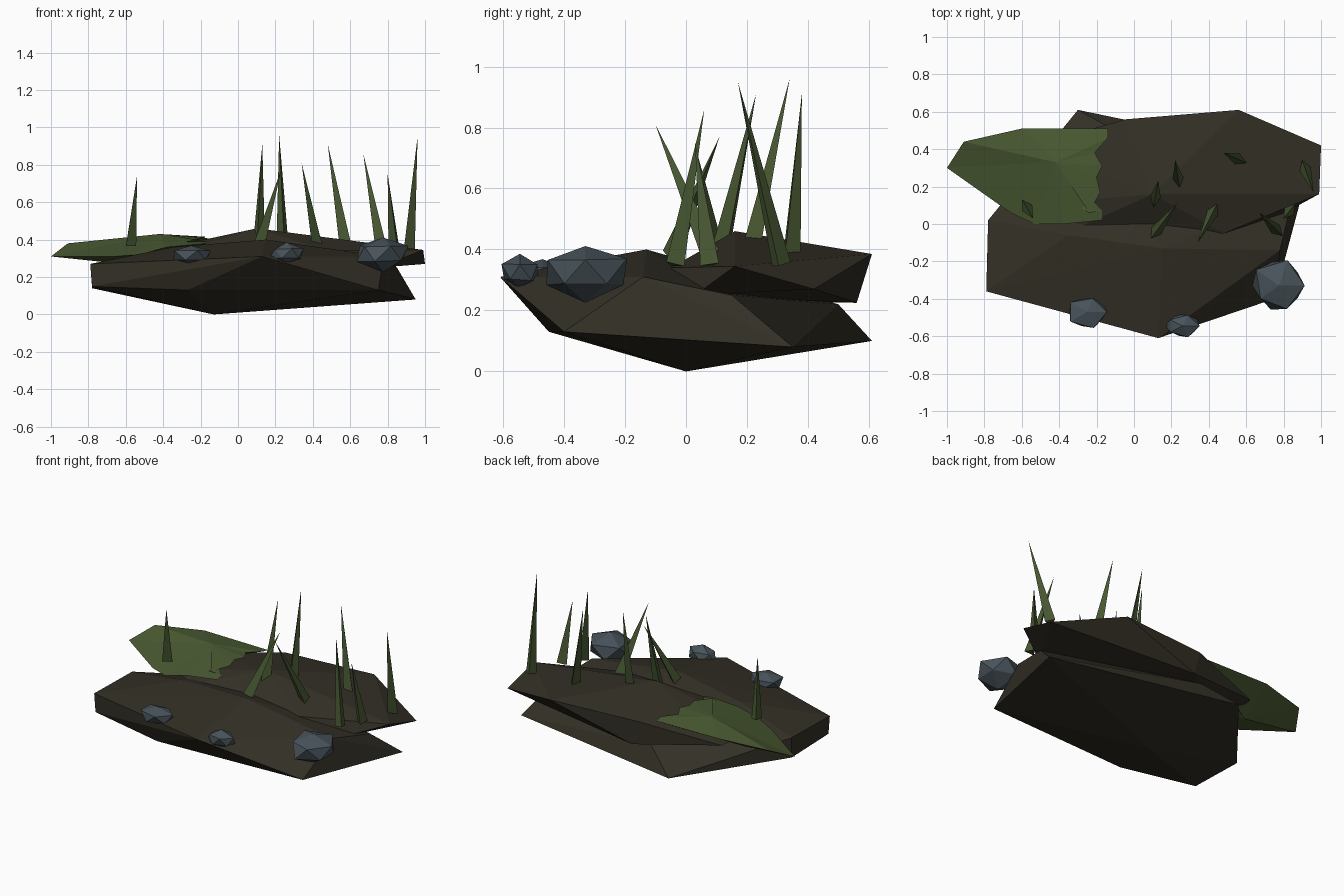
import bpy, bmesh, random
from mathutils import Vector

random.seed(4)
old = bpy.data.objects.get("Cube")
if old:
    bpy.data.objects.remove(old, do_unlink=True)


def material(name, rgb):
    m = bpy.data.materials.new(name)
    m.use_nodes = True
    col = (*rgb, 1)
    m.diffuse_color = col
    bsdf = next(n for n in m.node_tree.nodes if n.type == 'BSDF_PRINCIPLED')
    bsdf.inputs["Base Color"].default_value = col
    bsdf.inputs["Roughness"].default_value = 0.9
    return m


soil = material("dark soil", (0.033, 0.029, 0.019))
moss = material("moss green", (0.068, 0.102, 0.032))
blade = material("grass green", (0.063, 0.096, 0.032))
stone = material("blue grey stone", (0.065, 0.087, 0.103))


def finish(name, bm, mat):
    bmesh.ops.recalc_face_normals(bm, faces=bm.faces)
    me = bpy.data.meshes.new(name)
    bm.to_mesh(me)
    bm.free()
    me.materials.append(mat)
    ob = bpy.data.objects.new(name, me)
    bpy.context.scene.collection.objects.link(ob)
    return ob


def hull(name, points, mat):
    """Faceted slab wrapped around a few corner points."""
    bm = bmesh.new()
    for p in points:
        bm.verts.new(p)
    res = bmesh.ops.convex_hull(bm, input=bm.verts)
    loose = [v for v in bm.verts if not v.link_faces]
    bmesh.ops.delete(bm, geom=loose, context='VERTS')
    return finish(name, bm, mat)


# Lower soil slab
hull("lower_soil_slab", [
    (-.13, 0, 0), (-.27, -.45, .13), (.75, -.4, .13), (.95, .35, .08),
    (-.3, .61, .1), (-.78, -.36, .15), (-.78, .02, .14),
    (-.79, -.36, .27), (-.78, .02, .27), (.13, -.61, .31), (.78, -.14, .31),
    (.15, -.13, .4), (-.35, -.06, .36), (.85, .15, .25), (-.1, .5, .22),
], soil)

# Upper soil slab
hull("upper_soil_slab", [
    (.1, .16, .46), (.56, .61, .385), (.99, .16, .345), (1, .42, .27),
    (.48, -.05, .34), (.75, .03, .25), (-.04, .56, .385), (0, .56, .225),
    (-.6, .1, .31), (-.55, .42, .31), (-.3, -.02, .34), (-.3, .3, .23),
], soil)

# Moss patch: ragged rim fanned to a crown above and a keel below
rim = [
    (-1, .3, .31), (-.66, .06, .31), (-.53, 0, .32), (-.38, 0, .36),
    (-.17, .02, .38), (-.17, .07, .39), (-.24, .06, .4), (-.18, .17, .41),
    (-.2, .25, .415), (-.17, .31, .415), (-.21, .38, .41), (-.14, .46, .405),
    (-.14, .51, .395), (-.6, .51, .4), (-.91, .44, .38),
]
bm = bmesh.new()
ring = [bm.verts.new(p) for p in rim]
crown = bm.verts.new((-.42, .33, .43))
keel = bm.verts.new((-.62, .28, .27))
for a, b in zip(ring, ring[1:] + ring[:1]):
    bm.faces.new((a, b, crown))
    bm.faces.new((b, a, keel))
finish("moss_patch", bm, moss)

# Grass blades: base x, y, z then tip x, y, z
blades = [
    (-.58, .1, .37, -.54, .03, .74), (.11, .12, .4, .13, .23, .91),
    (.24, .22, .4, .22, .34, .96), (.11, -.05, .38, .23, .11, .77),
    (.43, .08, .38, .34, -.1, .81), (.57, .34, .38, .48, .38, .91),
    (.77, -.04, .35, .67, .06, .86), (.84, .08, .35, .8, .03, .75),
    (.91, .31, .35, .96, .17, .95),
]
for i, b in enumerate(blades):
    base, tip = Vector(b[:3]), Vector(b[3:])
    axis = tip - base
    bm = bmesh.new()
    bmesh.ops.create_cone(bm, segments=3, radius1=.036, radius2=0,
                          depth=axis.length, cap_ends=True)
    bmesh.ops.remove_doubles(bm, verts=bm.verts, dist=.0001)
    ob = finish(f"grass_blade_{i + 1}", bm, blade)
    ob.rotation_euler = axis.to_track_quat('Z', 'Y').to_euler()
    ob.location = (base + tip) / 2

# Stones: centre and half sizes
stones = [
    ((-.25, -.47, .315), (.115, .09, .056)),
    ((.26, -.545, .325), (.095, .065, .055)),
    ((.775, -.33, .325), (.15, .145, .09)),
]
for i, (centre, size) in enumerate(stones):
    bm = bmesh.new()
    bmesh.ops.create_icosphere(bm, subdivisions=1, radius=1)
    for v in bm.verts:
        v.co *= random.uniform(.88, 1.14)
        v.co = Vector(c + s * k for c, s, k in zip(centre, size, v.co))
    finish(f"stone_{i + 1}", bm, stone)
